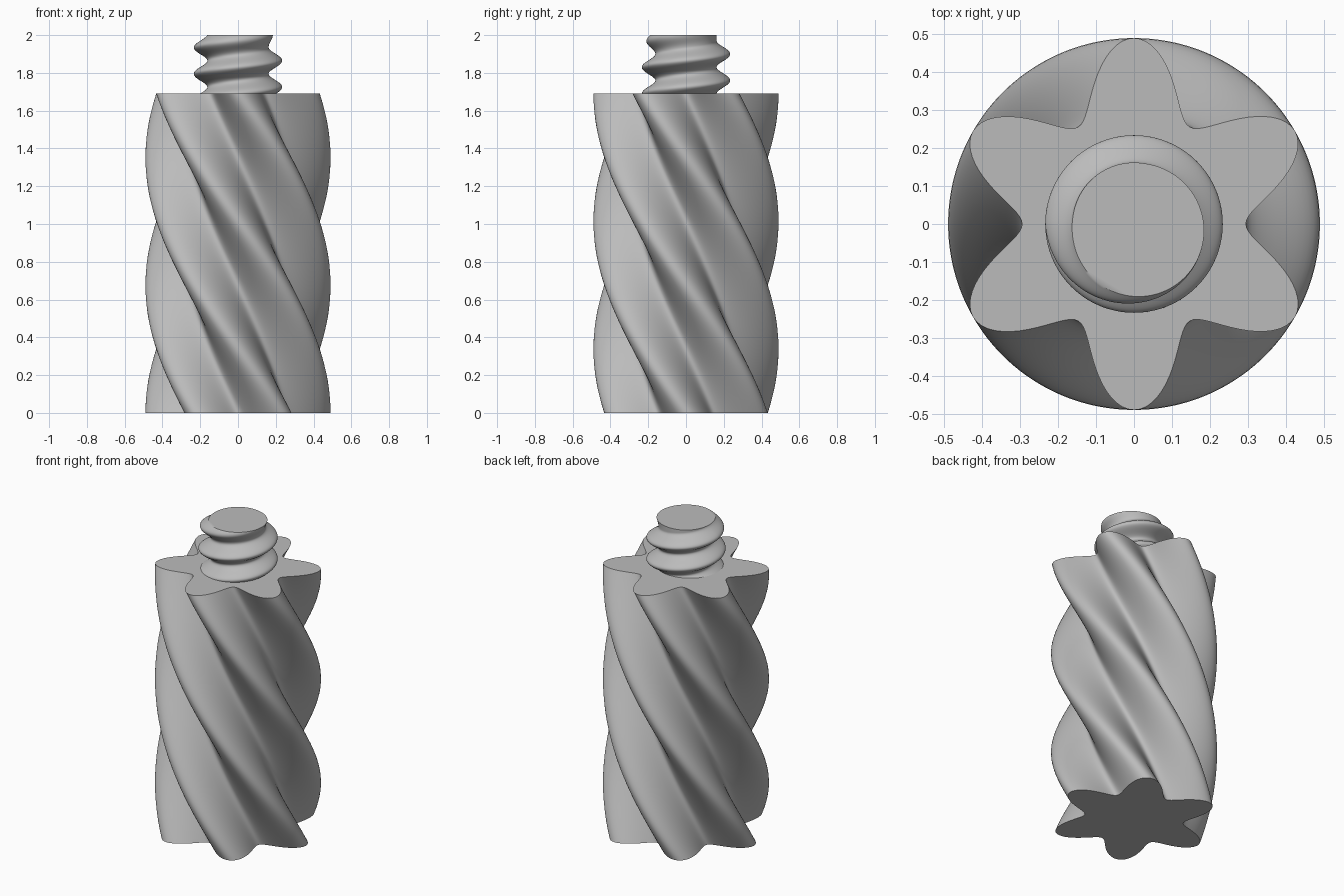
import bpy
import bmesh
from math import sin, cos, pi, radians, tau

BODY_TOP = 1.69
TOTAL_HEIGHT = 2.0
PITCH = 0.14

cube = bpy.data.objects.get("Cube")
if cube:
    bpy.data.objects.remove(cube, do_unlink=True)

grey = bpy.data.materials.new("plain grey")
grey.use_nodes = True
colour = (0.5, 0.5, 0.5, 1.0)
grey.diffuse_color = colour
grey.node_tree.nodes["Principled BSDF"].inputs["Base Color"].default_value = colour


def loft(name, bottom, top, rows, segments, radius, turn=lambda z: 0.0):
    """Stack closed rings, each shaped by radius(angle, z) and rotated by turn(z)."""
    bm = bmesh.new()
    rings = []
    for i in range(rows + 1):
        z = bottom + (top - bottom) * i / rows
        ring = []
        for j in range(segments):
            a = tau * j / segments
            r, t = radius(a, z), a + turn(z)
            ring.append(bm.verts.new((r * cos(t), r * sin(t), z)))
        rings.append(ring)
    for low, high in zip(rings, rings[1:]):
        for j in range(segments):
            k = (j + 1) % segments
            bm.faces.new((low[j], low[k], high[k], high[j]))
    bm.faces.new(rings[0][::-1])
    bm.faces.new(rings[-1])
    mesh = bpy.data.meshes.new(name)
    bm.to_mesh(mesh)
    bm.free()
    mesh.materials.append(grey)
    obj = bpy.data.objects.new(name, mesh)
    bpy.context.collection.objects.link(obj)
    bpy.ops.object.select_all(action="DESELECT")
    obj.select_set(True)
    bpy.context.view_layer.objects.active = obj
    bpy.ops.object.shade_smooth_by_angle(angle=radians(40))
    return obj


# Six-lobed wavy star, twisted along its height
def star_radius(a, z):
    return 0.3925 + 0.0975 * cos(6 * a)


def body_turn(z):
    return radians(30 + 150 * (1 - z / BODY_TOP))


loft("twisted_body", 0, BODY_TOP, 110, 192, star_radius, body_turn)


# Right-handed rounded screw thread whose crest fades out at the top
def thread_radius(a, z):
    u = (z - 1.865) / PITCH - a / tau
    crest = round(u)
    travel = a + tau * crest
    fade = min(1, max(0, 1 - (travel - radians(180)) / radians(260)))
    wave = 0.5 + 0.5 * cos(tau * (u - crest))
    return 0.162 + 0.072 * wave * fade


loft("threaded_stud", BODY_TOP - 0.01, TOTAL_HEIGHT, 72, 128, thread_radius)
